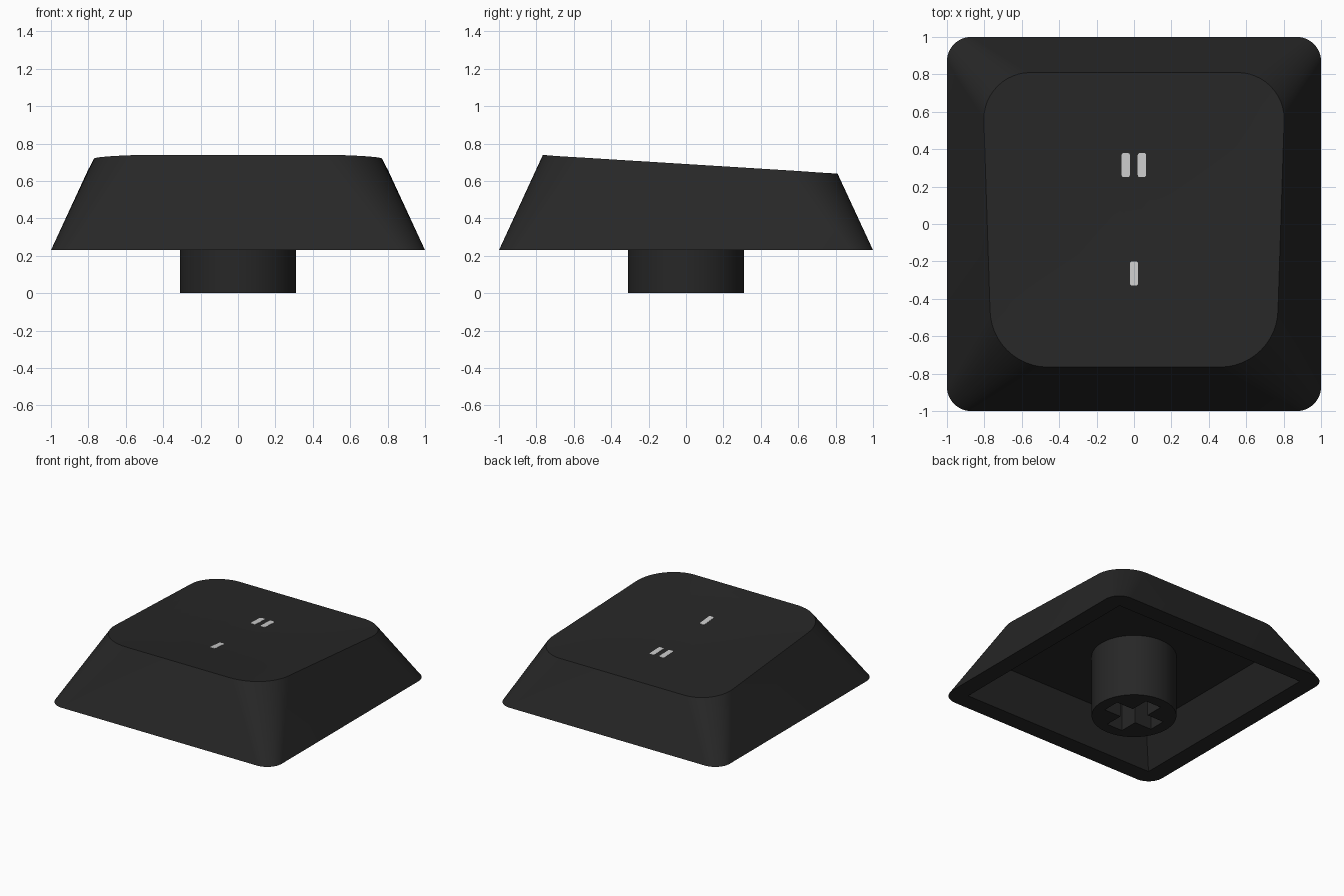
import bpy, bmesh, math

if "Cube" in bpy.data.objects:
    bpy.data.objects.remove(bpy.data.objects["Cube"])

BASE_Z, CEIL_Z = 0.23, 0.50


def material(name, rgb):
    m = bpy.data.materials.new(name)
    m.diffuse_color = (*rgb, 1)
    m.use_nodes = True
    m.node_tree.nodes["Principled BSDF"].inputs["Base Color"].default_value = m.diffuse_color
    return m


black = material("black_plastic", (0.02, 0.02, 0.02))
white = material("light_marking", (0.6, 0.6, 0.6))


def finish(bm, name, mat):
    bmesh.ops.recalc_face_normals(bm, faces=bm.faces)
    me = bpy.data.meshes.new(name)
    bm.to_mesh(me)
    bm.free()
    ob = bpy.data.objects.new(name, me)
    bpy.context.collection.objects.link(ob)
    me.materials.append(mat)
    return ob


def smooth(ob):
    bpy.ops.object.select_all(action='DESELECT')
    ob.select_set(True)
    bpy.context.view_layer.objects.active = ob
    bpy.ops.object.shade_smooth_by_angle(angle=math.radians(30))


def outline(xf, xb, yf, yb, rf, rb, n=12):
    """Rounded trapezoid, counter-clockwise from the back right corner."""
    pts = []
    for k, (sx, x, y, r) in enumerate([(1, xb, yb, rb), (-1, xb, yb, rb),
                                       (-1, xf, yf, rf), (1, xf, yf, rf)]):
        cx, cy = sx * (x - r), y - math.copysign(r, y)
        for i in range(n + 1):
            a = math.pi / 2 * (k + i / n)
            pts.append((cx + r * math.cos(a), cy + r * math.sin(a)))
    return pts


def top_z(x, y):
    """Sloping top with a shallow dish."""
    u, v = x / 0.80, (y - 0.02) / 0.79
    dish = 0.03 * max(0, 1 - u * u) * max(0, 1 - v * v)
    return 0.74 - 0.0635 * (y + 0.765) - dish


# Cap shell: flared walls, dished top, hollow underside
bm = bmesh.new()
N = 12
base = [bm.verts.new((x, y, BASE_Z)) for x, y in outline(1, 1, -1, 1, 0.13, 0.13, N)]
rim = outline(0.77, 0.803, -0.765, 0.81, 0.31, 0.25, N)
rings = [base]
for step in range(10, 0, -1):
    t = step / 10
    ring = []
    for x, y in rim:
        px, py = x * t, 0.02 + (y - 0.02) * t
        ring.append(bm.verts.new((px, py, top_z(px, py))))
    rings.append(ring)
count = len(base)
for a, b in zip(rings, rings[1:]):
    for i in range(count):
        j = (i + 1) % count
        bm.faces.new((a[i], a[j], b[j], b[i]))
centre = bm.verts.new((0, 0.02, top_z(0, 0.02)))
for i in range(count):
    bm.faces.new((rings[-1][i], rings[-1][(i + 1) % count], centre))

# Square-cornered cavity
corners = [(1, 1), (-1, 1), (-1, -1), (1, -1)]
lip = [bm.verts.new((0.86 * x, 0.86 * y, BASE_Z)) for x, y in corners]
ceil = [bm.verts.new((0.73 * x, 0.73 * y, CEIL_Z)) for x, y in corners]
for k in range(4):
    k2, s = (k + 1) % 4, k * (N + 1)
    for i in range(N):
        bm.faces.new((base[s + i + 1], base[s + i], lip[k]))
    bm.faces.new((base[(s + N + 1) % count], base[s + N], lip[k], lip[k2]))
    bm.faces.new((lip[k2], lip[k], ceil[k], ceil[k2]))
bm.faces.new(ceil)
smooth(finish(bm, "cap_shell", black))

# Round stem with a cross-shaped socket
bpy.ops.mesh.primitive_cylinder_add(vertices=64, radius=0.31, depth=0.52, location=(0, 0, 0.26))
stem = bpy.context.object
stem.name = "stem"
stem.data.materials.append(black)
for sx, sy in [(0.44, 0.14), (0.14, 0.44)]:
    bpy.ops.mesh.primitive_cube_add(size=1, location=(0, 0, 0.2))
    cutter = bpy.context.object
    cutter.name = "socket_cutter"
    cutter.scale = (sx, sy, 0.46)
    cutter.hide_render = True
    bpy.context.view_layer.update()
    mod = stem.modifiers.new("socket", 'BOOLEAN')
    mod.operation, mod.object, mod.solver = 'DIFFERENCE', cutter, 'EXACT'
    bpy.context.view_layer.objects.active = stem
    bpy.ops.object.modifier_apply(modifier=mod.name)
    bpy.data.objects.remove(cutter)
smooth(stem)

# Small rounded bars on the top
for name, cx, cy in [("back_left_bar", -0.044, 0.315), ("back_right_bar", 0.042, 0.315),
                     ("front_bar", 0, -0.265)]:
    bm = bmesh.new()
    shape = [(cx + x, cy + y) for x, y in outline(0.022, 0.022, -0.065, 0.065, 0.012, 0.012, 4)]
    low = [bm.verts.new((x, y, top_z(x, y) - 0.002)) for x, y in shape]
    high = [bm.verts.new((x, y, top_z(x, y) + 0.003)) for x, y in shape]
    bm.faces.new(low[::-1])
    bm.faces.new(high)
    for i in range(len(low)):
        j = (i + 1) % len(low)
        bm.faces.new((low[i], low[j], high[j], high[i]))
    finish(bm, name, white)
